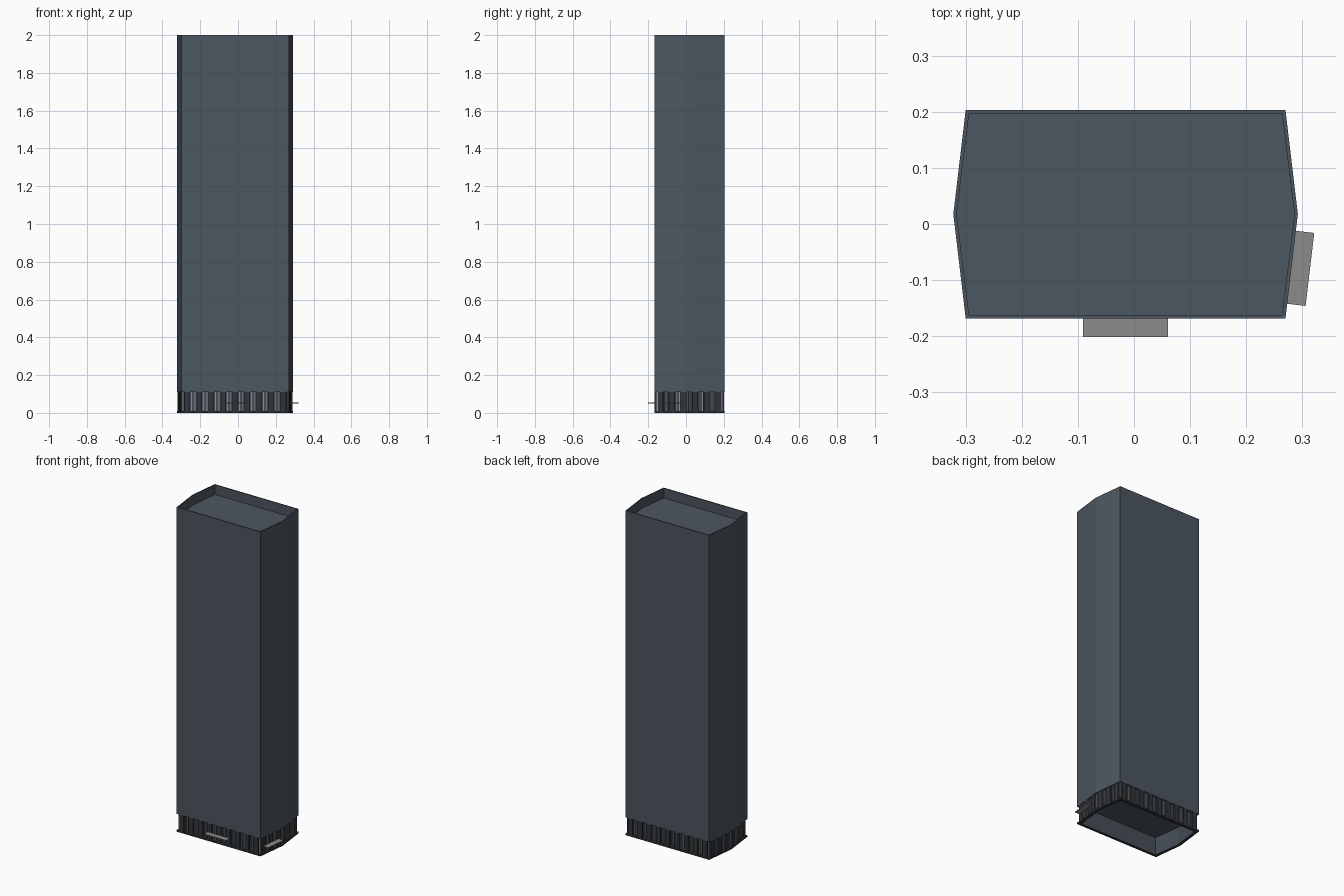
import bpy, bmesh, math
from mathutils import Vector, Matrix

if "Cube" in bpy.data.objects:
    bpy.data.objects.remove(bpy.data.objects["Cube"], do_unlink=True)


def material(name, colour):
    m = bpy.data.materials.new(name)
    m.use_nodes = True
    m.diffuse_color = (*colour, 1)
    m.node_tree.nodes["Principled BSDF"].inputs["Base Color"].default_value = (*colour, 1)
    return m


SLATE = material("slate cladding", (0.073, 0.092, 0.117))
DARK = material("dark frame", (0.03, 0.035, 0.042))
GLASS = material("lobby glass", (0.06, 0.075, 0.095))
GREY = material("canopy grey", (0.26, 0.26, 0.26))

CENTRE = Vector((-0.015, 0.0175))
PLAN = [Vector(p) for p in ((-0.3, -0.168), (0.27, -0.168), (0.292, 0.0175),
                            (0.27, 0.203), (-0.3, 0.203), (-0.322, 0.0175))]
LOBBY, TOP, RECESS, RIM = 0.11, 2.0, 0.06, 0.006


def inset(d):
    """Plan outline moved inwards by about d."""
    return [p - Vector((math.copysign(d, p.x - CENTRE.x),
                        math.copysign(d, p.y - CENTRE.y) if abs(p.y - CENTRE.y) > 0.01 else 0))
            for p in PLAN]


def finish(name, bm, mat):
    mesh = bpy.data.meshes.new(name)
    bmesh.ops.recalc_face_normals(bm, faces=bm.faces)
    bm.to_mesh(mesh)
    bm.free()
    mesh.materials.append(mat)
    obj = bpy.data.objects.new(name, mesh)
    bpy.context.collection.objects.link(obj)
    return obj


def loft(name, rings, mat, cap_ends=False, closed=False):
    """Skin a list of (outline, height) rings."""
    bm = bmesh.new()
    loops = [[bm.verts.new((p.x, p.y, z)) for p in outline] for outline, z in rings]
    pairs = list(zip(loops, loops[1:])) + ([(loops[-1], loops[0])] if closed else [])
    for a, b in pairs:
        for i in range(len(a)):
            j = (i + 1) % len(a)
            bm.faces.new((a[i], a[j], b[j], b[i]))
    if cap_ends:
        bm.faces.new(loops[0])
        bm.faces.new(loops[-1])
    return finish(name, bm, mat)


def add_box(bm, a, b, t, out, size, z):
    """Box on the wall a-b at fraction t, pushed outwards by out."""
    along = (b - a).normalized()
    normal = Vector((along.y, -along.x))
    pos = a.lerp(b, t) + normal * out
    bmesh.ops.create_cube(bm, size=1, matrix=Matrix.Translation((pos.x, pos.y, z))
                          @ Matrix.Rotation(math.atan2(along.y, along.x), 4, "Z")
                          @ Matrix.Diagonal((*size, 1)))


# Tower shaft with a sunken roof behind a thin parapet
inner = inset(RIM)
loft("tower_shaft", [(PLAN, LOBBY), (PLAN, TOP), (inner, TOP), (inner, TOP - RECESS)],
     SLATE, cap_ends=True)

# Recessed lobby glazing and the kerb it stands on
loft("lobby_glass", [(inset(0.016), 0), (inset(0.016), LOBBY),
                     (inset(0.018), LOBBY), (inset(0.018), 0)], GLASS, closed=True)
loft("base_kerb", [(PLAN, 0), (PLAN, 0.01), (inset(0.016), 0.01), (inset(0.016), 0)],
     DARK, closed=True)

# Columns and slim mullions around the lobby
columns, mullions = bmesh.new(), bmesh.new()
for i, a in enumerate(PLAN):
    b = PLAN[(i + 1) % len(PLAN)]
    bays = max(1, round((b - a).length / 0.0605))
    for k in range(bays):
        t = (k + 0.5) / bays
        add_box(columns, a, b, t, -0.008, (0.03, 0.014, LOBBY), LOBBY / 2)
        for side in (-0.36, 0.36):
            add_box(mullions, a, b, t + side / bays, -0.012,
                    (0.004, 0.006, LOBBY - 0.01), LOBBY / 2 + 0.005)
finish("lobby_columns", columns, DARK)
finish("lobby_mullions", mullions, GREY)

# Entrance canopies on the front and left walls
for name, i, t, size in (("front_canopy", 0, 0.5, (0.152, 0.034, 0.004)),
                         ("left_canopy", 1, 0.5, (0.131, 0.034, 0.004))):
    bm = bmesh.new()
    t = 0.5 if i == 0 else 0.49
    add_box(bm, PLAN[i], PLAN[i + 1], t, 0.016, size, 0.053)
    finish(name, bm, GREY)
